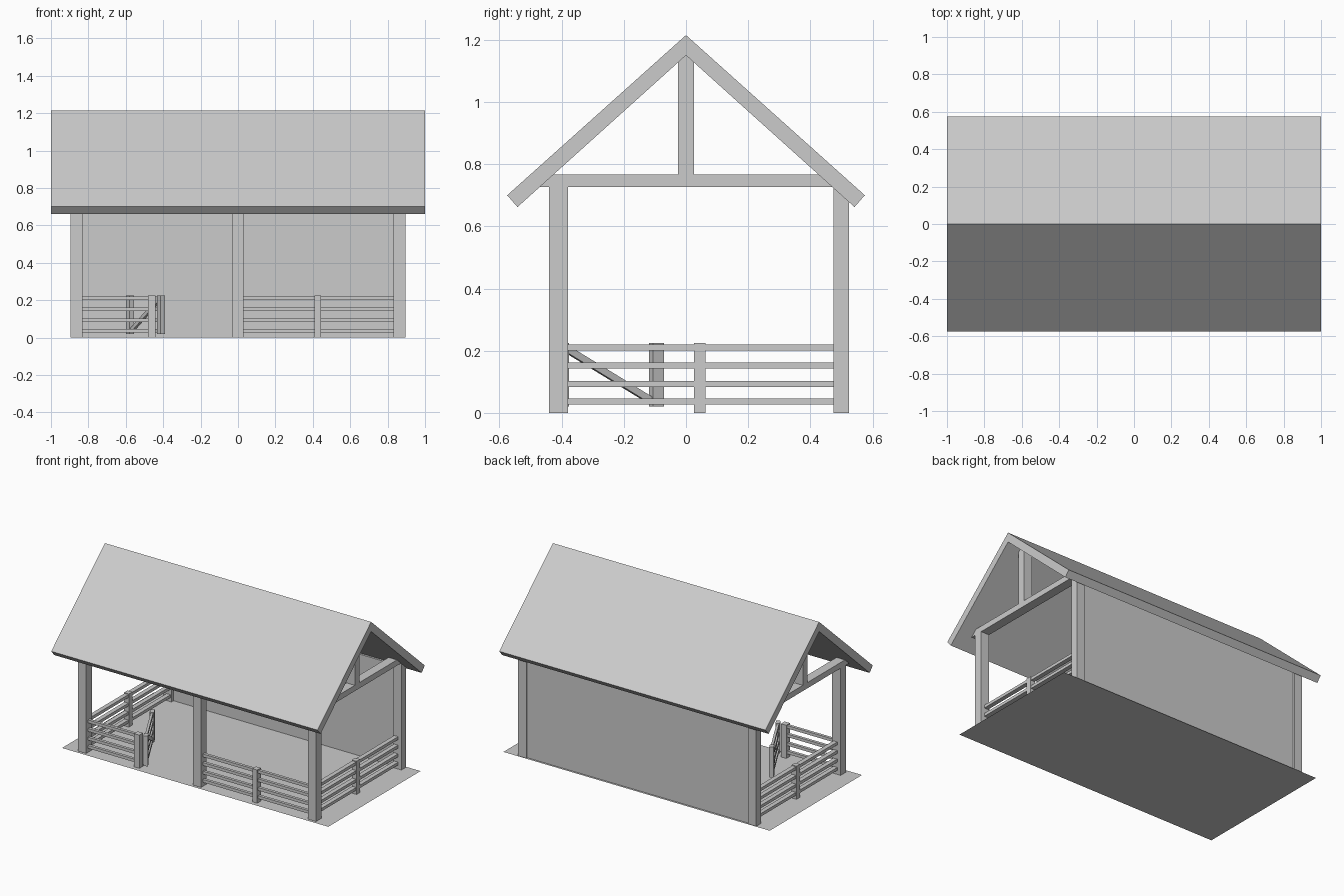
import bpy, bmesh, math
from mathutils import Vector

if "Cube" in bpy.data.objects:
    bpy.data.objects.remove(bpy.data.objects["Cube"])


def box(name, x0, x1, y0, y1, z0, z1):
    me = bpy.data.meshes.new(name)
    bm = bmesh.new()
    bmesh.ops.create_cube(bm, size=1)
    for v in bm.verts:
        v.co = ((x0 + x1) / 2 + v.co.x * (x1 - x0),
                (y0 + y1) / 2 + v.co.y * (y1 - y0),
                (z0 + z1) / 2 + v.co.z * (z1 - z0))
    bm.to_mesh(me)
    bm.free()
    ob = bpy.data.objects.new(name, me)
    bpy.context.collection.objects.link(ob)
    return ob


def extrude_x(name, profile, x0, x1):
    # extrude a (y, z) outline along x
    me = bpy.data.meshes.new(name)
    bm = bmesh.new()
    face = bm.faces.new([bm.verts.new((x0, y, z)) for y, z in profile])
    r = bmesh.ops.extrude_face_region(bm, geom=[face])
    vs = [g for g in r["geom"] if isinstance(g, bmesh.types.BMVert)]
    bmesh.ops.translate(bm, verts=vs, vec=(x1 - x0, 0, 0))
    bmesh.ops.recalc_face_normals(bm, faces=bm.faces)
    bm.to_mesh(me)
    bm.free()
    ob = bpy.data.objects.new(name, me)
    bpy.context.collection.objects.link(ob)
    return ob


RAILS = [0.037, 0.093, 0.152, 0.21]
H = 0.01  # half rail height

# ground sheet
bpy.ops.mesh.primitive_plane_add(size=1, location=(0, 0.035, 0))
ground = bpy.context.object
ground.name = "ground"
ground.scale = (2, 0.99, 1)

# gable roof
extrude_x("roof", [(-0.575, 0.70), (0, 1.215), (0.575, 0.70),
                   (0.542, 0.662), (0, 1.15), (-0.542, 0.662)], -1, 1)

# back wall
box("back_wall", -0.86, 0.86, 0.497, 0.515, 0, 0.69)

# centre front post
box("front_post_centre", -0.03, 0.03, -0.44, -0.38, 0, 0.755)

for s, side in ((-1, "left"), (1, "right")):
    a, b = sorted((s * 0.832, s * 0.895))
    # corner posts
    box("front_post_" + side, a, b, -0.44, -0.38, 0, 0.74)
    extrude_x("back_post_" + side, [(0.475, 0), (0.525, 0), (0.525, 0.682), (0.475, 0.727)], a, b)
    # truss: tie beam and king post
    extrude_x("tie_beam_" + side, [(-0.47, 0.727), (0.47, 0.727), (0.43, 0.766), (-0.43, 0.766)], a, b)
    box("king_post_" + side, a, b, -0.025, 0.025, 0.76, 1.155)
    # side fence
    c = s * 0.855
    box("side_fence_post_" + side, c - 0.018, c + 0.018, 0.025, 0.062, 0, 0.225)
    for z in RAILS:
        box("side_rail_" + side, c - 0.015, c + 0.015, -0.40, 0.525, z - H, z + H)

# front fences
box("front_fence_post_right", 0.41, 0.445, -0.43, -0.39, 0, 0.225)
box("front_fence_post_left", -0.48, -0.44, -0.43, -0.39, 0, 0.225)
for z in RAILS:
    box("front_rail_right", 0.02, 0.84, -0.42, -0.40, z - H, z + H)
    box("front_rail_left", -0.84, -0.45, -0.42, -0.40, z - H, z + H)

# open gate, built along local x from its hinge and then swung inward
hinge, tip = Vector((-0.411, -0.40, 0)), Vector((-0.578, -0.095, 0))
L = (tip - hinge).length
gate = [box("gate_hinge_stile", -0.02, 0.02, -0.014, 0.014, 0.02, 0.225),
        box("gate_end_stile", L - 0.02, L + 0.02, -0.014, 0.014, 0.02, 0.225)]
for z in RAILS:
    gate.append(box("gate_rail", 0, L, -0.008, 0.008, z - H, z + H))
angle = math.atan2(tip.y - hinge.y, tip.x - hinge.x)
for ob in gate:
    ob.location = hinge
    ob.rotation_euler = (0, 0, angle)

# gate diagonal brace
drop = 0.165
brace = box("gate_brace", -0.18, 0.18, -0.008, 0.008, -0.011, 0.011)
brace.location = (hinge + tip) / 2 + Vector((0, 0, 0.122))
brace.rotation_euler = (0, math.atan2(drop, L - 0.04), angle)
